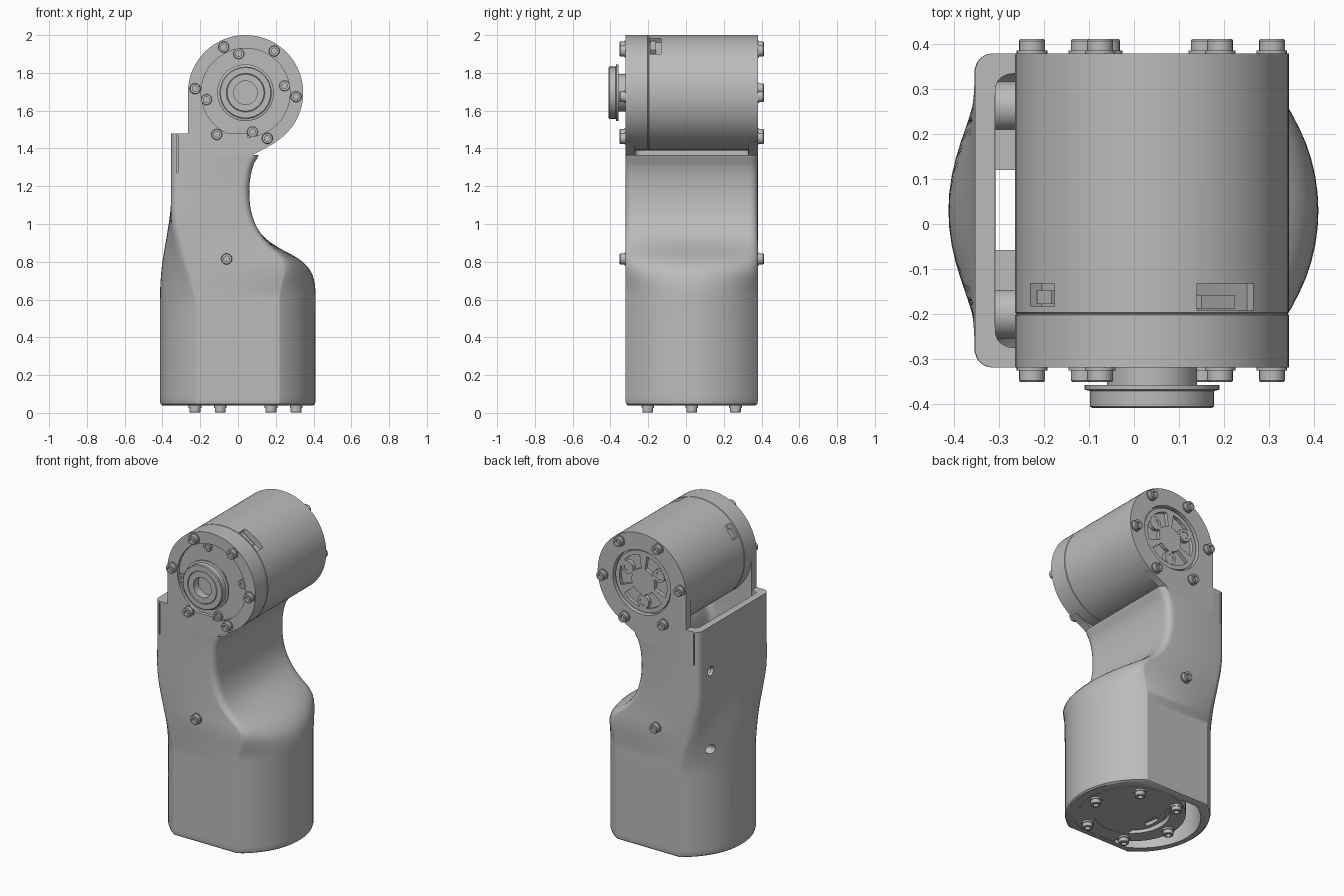
import bpy, bmesh, math
from mathutils import Matrix, Vector

if "Cube" in bpy.data.objects:
    bpy.data.objects.remove(bpy.data.objects["Cube"])

grey = bpy.data.materials.new("housing grey")
grey.use_nodes = True
colour = (0.5, 0.5, 0.5, 1)
grey.diffuse_color = colour
grey.node_tree.nodes["Principled BSDF"].inputs["Base Color"].default_value = colour

CX, CY, AXIS = 0.04, 0.03, 1.695      # joint axis x, body centre y, joint axis z
FRONT, BACK = -0.32, 0.38
R = 0.305                             # motor radius
FWD, AFT, DOWN, SIDE = (0, -1, 0), (0, 1, 0), (0, 0, -1), (1, 0, 0)


def finish(name, bm):
    bmesh.ops.recalc_face_normals(bm, faces=bm.faces)
    mesh = bpy.data.meshes.new(name)
    bm.to_mesh(mesh)
    bm.free()
    mesh.materials.append(grey)
    ob = bpy.data.objects.new(name, mesh)
    bpy.context.scene.collection.objects.link(ob)
    return ob


def frame(loc, direction):
    turn = Vector(direction).to_track_quat('Z', 'Y').to_matrix().to_4x4()
    return Matrix.Translation(loc) @ turn


def lathe(name, profile, loc, direction, steps=64, closed=False):
    """Spin (radius, height) points round an axis."""
    bm = bmesh.new()
    vs = [bm.verts.new((r, 0, h)) for r, h in profile]
    es = [bm.edges.new(p) for p in zip(vs, vs[1:])]
    if closed:
        es.append(bm.edges.new((vs[-1], vs[0])))
    bmesh.ops.spin(bm, geom=vs + es, cent=(0, 0, 0), axis=(0, 0, 1),
                   angle=2 * math.pi, steps=steps)
    bmesh.ops.remove_doubles(bm, verts=bm.verts, dist=1e-5)
    bm.transform(frame(loc, direction))
    return finish(name, bm)


def rod(name, r, h0, h1, loc, direction, steps=64):
    return lathe(name, [(0, h0), (r, h0), (r, h1), (0, h1)], loc, direction, steps)


def loft(name, rings, matrix=Matrix()):
    """Skin a stack of equal rings and cap both ends."""
    bm = bmesh.new()
    rows = [[bm.verts.new(p) for p in ring] for ring in rings]
    n = len(rows[0])
    for a, b in zip(rows, rows[1:]):
        for i in range(n):
            j = (i + 1) % n
            bm.faces.new((a[i], a[j], b[j], b[i]))
    bm.faces.new(rows[0])
    bm.faces.new(rows[-1])
    bm.transform(matrix)
    return finish(name, bm)


def prism(name, pts, h0, h1, matrix):
    return loft(name, [[(x, y, h) for x, y in pts] for h in (h0, h1)], matrix)


def box(name, lo, hi, matrix=Matrix()):
    pts = [(lo[0], lo[1]), (hi[0], lo[1]), (hi[0], hi[1]), (lo[0], hi[1])]
    return prism(name, pts, lo[2], hi[2], matrix)


def cut(ob, cutters):
    for c in cutters:
        mod = ob.modifiers.new("cut", 'BOOLEAN')
        mod.operation, mod.solver, mod.object = 'DIFFERENCE', 'EXACT', c
    deps = bpy.context.evaluated_depsgraph_get()
    mesh = bpy.data.meshes.new_from_object(ob.evaluated_get(deps))
    ob.modifiers.clear()
    ob.data = mesh
    for c in cutters:
        bpy.data.objects.remove(c)


def curve(points, z):
    """Smooth interpolation through (z, value) points."""
    z = min(max(z, points[0][0]), points[-1][0])
    k = max(i for i, p in enumerate(points[:-1]) if p[0] <= z)

    def slope(i):
        a, b = points[max(i - 1, 0)], points[min(i + 1, len(points) - 1)]
        return (b[1] - a[1]) / (b[0] - a[0])
    (z0, v0), (z1, v1) = points[k], points[k + 1]
    w = z1 - z0
    t = (z - z0) / w
    return (v0 * (1 + 2 * t) * (1 - t) ** 2 + slope(k) * w * t * (1 - t) ** 2
            + v1 * t * t * (3 - 2 * t) + slope(k + 1) * w * t * t * (t - 1))


# Side outlines of the arm shell
LEFT_EDGE = [(0, .413), (.55, .413), (.68, .411), (.8, .4), (.95, .375),
             (1.08, .357), (1.2, .354), (1.5, .354)]
RIGHT_EDGE = [(0, .41), (.5, .41), (.64, .41), (.7, .403), (.75, .385), (.8, .342),
              (.84, .28), (.87, .222), (.92, .15), (.97, .107), (1.05, .074),
              (1.15, .06), (1.25, .066), (1.32, .085), (1.365, .11), (1.5, .11)]
ARC = 0.84


def section(z, inset=0.0):
    """Flat front and back; ends go from round at the base to square above."""
    half = 0.35 - inset
    ring = []
    for sign, edge, z0, z1 in ((1, RIGHT_EDGE, .62, .97), (-1, LEFT_EDGE, .55, 1.12)):
        t = min(max((z - z0) / (z1 - z0), 0), 1)
        t = t * t * (3 - 2 * t)
        top = curve(edge, z) - inset
        for i in range(29):
            s = math.sin((i / 14 - 1) * math.pi / 2)
            arc = (1 - math.sqrt(1 - (ARC * s) ** 2)) / (1 - math.sqrt(1 - ARC ** 2))
            c = max(0, (abs(s) - 0.886) / 0.114)
            corner = 1 - math.sqrt(max(0, 1 - c * c))
            x = top - (1 - t) * 0.19 * arc - t * 0.04 * corner
            ring.append((sign * x, CY + sign * s * half, z))
    return ring


# Hollow arm shell with a softened bottom rim
levels = [0.06 + 1.42 * i / 64 for i in range(65)]
rim = [[(x, y, z) for x, y, _ in section(z, d)] for z, d in ((.04, .012), (.047, .003))]
shell = loft("arm_shell", rim + [section(z) for z in levels])
cutters = [loft("cavity", [section(z, 0.045) for z in [0.0] + levels + [1.55]]),
           box("lip_cut", (0.05, -1, 1.365), (1, 1, 2)),
           rod("motor_cut", R - .005, -1, 1, (CX, 0, AXIS), AFT)]
for y in (FRONT, BACK):
    cutters.append(box("corner_groove", (-.325, y - .015, 1.27), (-.317, y + .015, 1.47)))
for y in (-0.2, 0.26):
    for z in (0.71, 1.2):
        cutters.append(rod("screw_hole", .028, -.5, -.26, (0, y, z), SIDE, 24))
cut(shell, cutters)

# Screw bosses and ribs inside the cable channel
for y, rib in ((-0.2, -0.103), (0.262, 0.165)):
    lathe("screw_boss", [(.028, -.335), (.055, -.335), (.055, -.24), (.028, -.24)],
          (0, y, 1.2), SIDE, 24, True)
    box("channel_rib", (-.33, rib - .045, .75), (-.2, rib + .045, 1.3))

# Front and back ears joining the shell to the upper motor
ear = [(-.265, 1.33), (-.265, AXIS)]
for i in range(17):
    a = math.radians(180 + 120 * i / 16)
    ear.append((CX + .27 * math.cos(a), AXIS + .27 * math.sin(a)))
ear += [(.2, 1.432), (.15, 1.405), (.085, 1.37), (.05, 1.33)]
upright = Matrix.Rotation(math.pi / 2, 4, 'X')
prism("front_ear", ear, -FRONT - .05, -FRONT, upright)
prism("back_ear", ear, -BACK, -BACK + .05, upright)

# Upper motor can with recessed ends, seam and connector slots
motor = lathe("upper_motor", [(0, -.3), (.235, -.3), (.235, FRONT), (R, FRONT),
              (R, -.203), (.302, -.2), (R, -.197), (R, BACK), (.2, BACK),
              (.2, .345), (0, .345)], (CX, 0, AXIS), AFT, 96)
slots = []
for deg, width, y0, y1 in ((33.5, .15, -.193, -.132), (-54, .09, -.183, -.132)):
    m = Matrix.Translation((CX, 0, AXIS)) @ Matrix.Rotation(math.radians(deg), 4, 'Y')
    slots.append(box("slot", (-width / 2, y0, R - .035), (width / 2, y1, R + .05), m))
    box("connector", (-width * .4, y0 + .005, R - .04), (width * .2, y0 + .035, R - .015), m)
inner = [math.radians(10 + 90 * i) for i in range(4)]
for a in inner:
    slots.append(rod("bore", .036, -.4, -.275,
                     (CX + .21 * math.cos(a), 0, AXIS + .21 * math.sin(a)), AFT, 24))
cut(motor, slots)

# Output shaft and flange
lathe("output_shaft", [(0, -.01), (.1, -.01), (.1, .058), (.15, .058), (.15, .069),
      (.138, .072), (.138, .106), (.133, .11), (.102, .11), (.1, .106), (.097, .11),
      (.062, .11), (.062, .06), (0, .06)], (CX, -.3, AXIS), FWD)

# Lower motor and the base plate round it
lathe("lower_motor", [(0, -.62), (R, -.62), (R, 0), (.215, 0), (.215, -.03), (0, -.03)],
      (CX, CY, .04), DOWN, 96)
plate = prism("base_plate", [p[:2] for p in section(.04, .02)], .042, .08, Matrix())
cut(plate, [box("channel_cut", (-1, -1, 0), (-.08, 1, 1)),
            rod("motor_clearance", R - .005, -1, 1, (CX, CY, 0), DOWN)])


# Spoked hubs on the back and the base
def hub(name, loc, direction):
    disc = rod(name, .19, 0, .022, loc, direction)
    m = frame(loc, direction)
    holes = [rod("centre_hole", .045, -.1, .1, loc, direction, 32)]
    for i in range(6):
        mid = math.radians(60 * i)
        angles = [mid + math.radians(d) for d in (-21, -7, 7, 21)]
        pts = [(.165 * math.cos(a), .165 * math.sin(a)) for a in angles]
        pts += [(.08 * math.cos(a), .08 * math.sin(a)) for a in reversed(angles)]
        holes.append(prism("pocket", pts, -.1, .1, m))
    cut(disc, holes)
    for i in range(3):
        a = math.radians(30 + 120 * i)
        lathe("hub_lug", [(.022, 0), (.04, 0), (.04, .024), (.022, .024)],
              m @ Vector((.125 * math.cos(a), .125 * math.sin(a), 0)), direction, 24, True)


hub("back_hub", (CX, .345, AXIS), AFT)
hub("base_hub", (CX, CY, .068), DOWN)


# Socket-head bolts
def bolt(loc, direction):
    lathe("bolt", [(0, -.005), (.034, -.005), (.034, .006), (.029, .006), (.029, .028),
          (.026, .032), (.015, .032), (.015, .014), (0, .014)], loc, direction, 18)


for i in range(6):
    a = math.radians(60 * i - 4.5)
    x, z = CX + .268 * math.cos(a), AXIS + .268 * math.sin(a)
    bolt((x, FRONT, z), FWD)
    bolt((x, BACK, z), AFT)
    b = math.radians(60 * i)
    bolt((CX + .268 * math.cos(b), CY + .268 * math.sin(b), .033), DOWN)
for a in inner:
    bolt((CX + .21 * math.cos(a), -.28, AXIS + .21 * math.sin(a)), FWD)
bolt((-.06, FRONT, .815), FWD)
bolt((-.06, BACK, .815), AFT)

# Smooth round surfaces while keeping crisp edges
bpy.ops.object.select_all(action='DESELECT')
for ob in bpy.context.scene.objects:
    if ob.type == 'MESH':
        ob.select_set(True)
        bpy.context.view_layer.objects.active = ob
bpy.ops.object.shade_smooth_by_angle(angle=math.radians(32))
